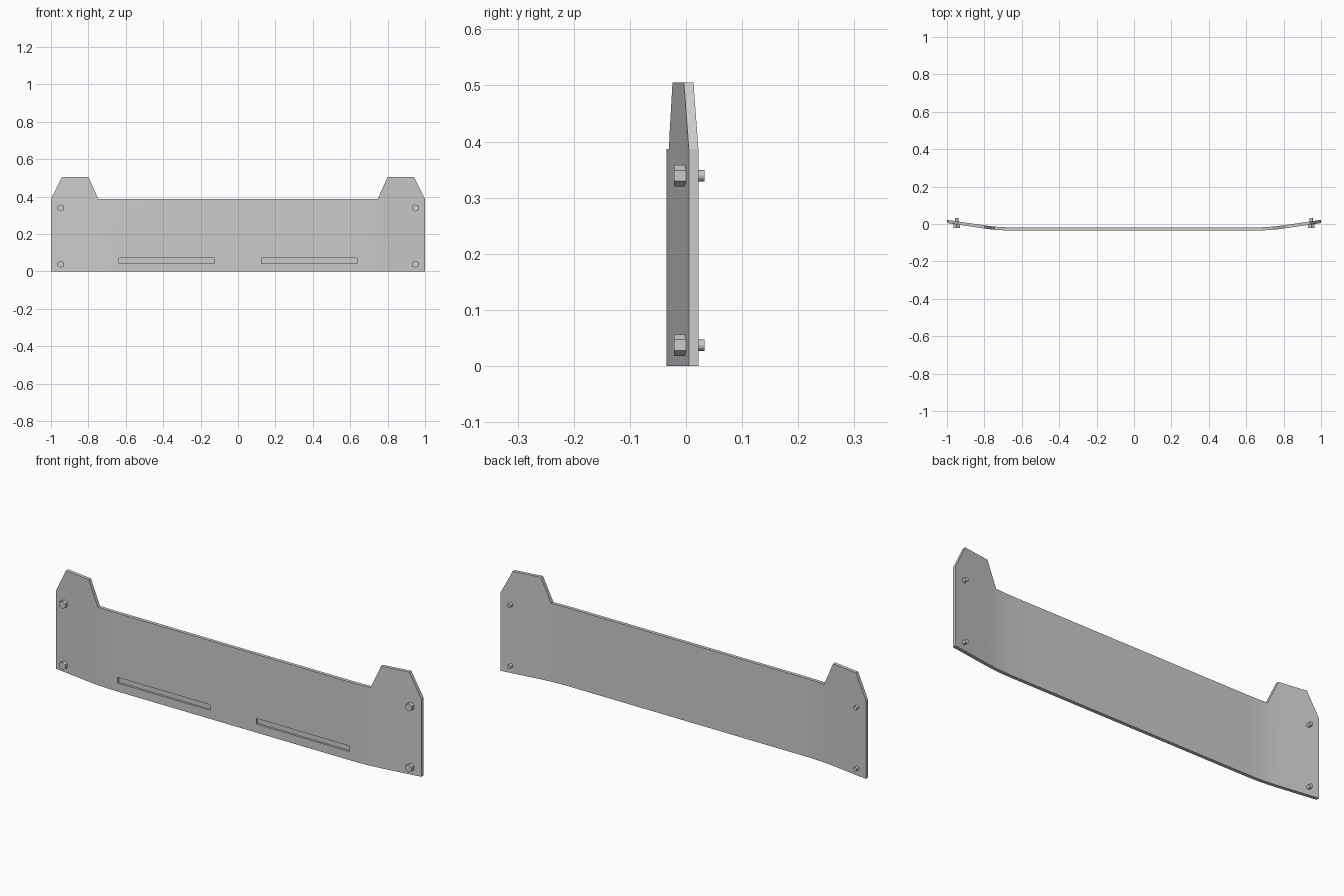
import bpy, bmesh, math
from mathutils import Matrix

if "Cube" in bpy.data.objects:
    bpy.data.objects.remove(bpy.data.objects["Cube"])

FRONT, THICK = -0.035, 0.017
BEND0, BEND1, SLOPE = 0.65, 0.80, 0.1455


def new_object(name, bm):
    bmesh.ops.recalc_face_normals(bm, faces=bm.faces)
    me = bpy.data.meshes.new(name)
    bm.to_mesh(me)
    bm.free()
    ob = bpy.data.objects.new(name, me)
    bpy.context.collection.objects.link(ob)
    return ob


def bend(x):
    # backward offset of the swept ends
    x = abs(x)
    if x <= BEND0:
        return 0.0
    if x <= BEND1:
        return SLOPE * (x - BEND0) ** 2 / (2 * (BEND1 - BEND0))
    return SLOPE * (x - (BEND0 + BEND1) / 2)


# Plate: flat outline with two raised tabs, thickened, sliced and bent
half = [(1, 0), (1, 0.387), (0.94, 0.505), (0.80, 0.505), (0.747, 0.387)]
outline = half + [(-x, z) for x, z in reversed(half)]
bm = bmesh.new()
face = bm.faces.new([bm.verts.new((x, FRONT, z)) for x, z in outline])
ext = bmesh.ops.extrude_face_region(bm, geom=[face])
for v in ext["geom"]:
    if isinstance(v, bmesh.types.BMVert):
        v.co.y += THICK
for i in range(5):
    cut = BEND0 + (BEND1 - BEND0) * i / 4
    for s in (-1, 1):
        bmesh.ops.bisect_plane(bm, geom=bm.verts[:] + bm.edges[:] + bm.faces[:],
                               dist=1e-5, plane_co=(s * cut, 0, 0), plane_no=(1, 0, 0))
for v in bm.verts:
    v.co.y += bend(v.co.x)
plate = new_object("bumper_plate", bm)

# Shallow slots near the lower edge
bm = bmesh.new()
for s in (-1, 1):
    m = Matrix.Translation((s * 0.38, FRONT, 0.056)) @ Matrix.Diagonal((0.51, 0.02, 0.028, 1))
    bmesh.ops.create_cube(bm, size=1, matrix=m)
cutter = new_object("slot_cutter", bm)
cutter.hide_render = True
cutter.hide_viewport = True
mod = plate.modifiers.new("slots", 'BOOLEAN')
mod.operation = 'DIFFERENCE'
mod.solver = 'EXACT'
mod.object = cutter

bpy.context.view_layer.objects.active = plate
plate.select_set(True)
bpy.ops.object.shade_smooth_by_angle(angle=math.radians(20))


# Hex bolts through the four corners
def bolt(name, x, z):
    bm = bmesh.new()
    for sides, r, y0, y1 in ((6, 0.0195, -0.021, 0.001), (12, 0.010, -0.003, 0.033)):
        m = (Matrix.Translation((x, (y0 + y1) / 2, z)) @ Matrix.Rotation(math.pi / 2, 4, 'X'))
        bmesh.ops.create_cone(bm, cap_ends=True, segments=sides, radius1=r, radius2=r,
                              depth=y1 - y0, matrix=m)
    new_object(name, bm)


for side, x in (("left", -0.948), ("right", 0.948)):
    for level, z in (("lower", 0.037), ("upper", 0.339)):
        bolt(f"bolt_{side}_{level}", x, z)
